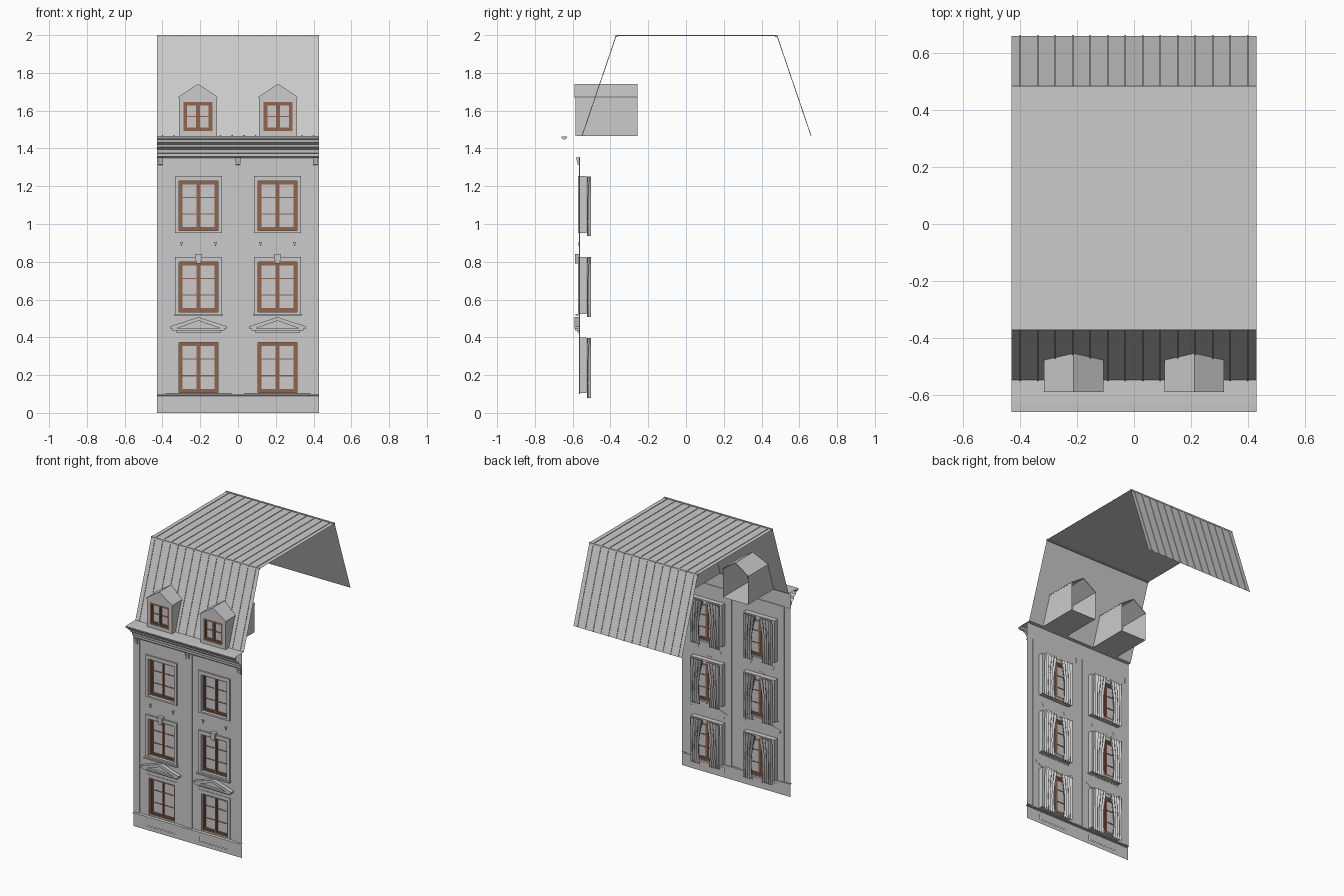
import bpy, bmesh, math
from mathutils import Vector

if "Cube" in bpy.data.objects:
    bpy.data.objects.remove(bpy.data.objects["Cube"])


def material(name, rgb):
    m = bpy.data.materials.new(name)
    m.diffuse_color = (*rgb, 1)
    m.use_nodes = True
    m.node_tree.nodes["Principled BSDF"].inputs["Base Color"].default_value = m.diffuse_color
    return m


GREY = material("plain grey", (0.6, 0.6, 0.6))
BROWN = material("window brown", (0.30, 0.13, 0.07))
HALF = 0.43                       # half width of the house
BAYS = (-0.209, 0.209)            # window axes


class Part:
    """Collects simple solids and sheets into one named object."""

    def __init__(self, name, mat=GREY):
        self.name, self.mat, self.bm = name, mat, bmesh.new()

    def face(self, pts):
        return self.bm.faces.new([self.bm.verts.new(p) for p in pts])

    def extrude(self, pts, vec):
        a = [self.bm.verts.new(p) for p in pts]
        b = [self.bm.verts.new(Vector(p) + Vector(vec)) for p in pts]
        fs = [self.bm.faces.new(a), self.bm.faces.new(b[::-1])]
        for i in range(len(a)):
            j = (i + 1) % len(a)
            fs.append(self.bm.faces.new((a[j], a[i], b[i], b[j])))
        bmesh.ops.recalc_face_normals(self.bm, faces=fs)

    def box(self, x0, x1, y0, y1, z0, z1):
        self.extrude([(x0, y0, z0), (x1, y0, z0), (x1, y0, z1), (x0, y0, z1)], (0, y1 - y0, 0))

    def prism_y(self, xz, y0, y1):
        self.extrude([(x, y0, z) for x, z in xz], (0, y1 - y0, 0))

    def prism_x(self, yz, x0, x1):
        self.extrude([(x0, y, z) for y, z in yz], (x1 - x0, 0, 0))

    def sheet_x(self, path, x0, x1):
        for (y, z), (v, w) in zip(path, path[1:]):
            self.face([(x0, y, z), (x1, y, z), (x1, v, w), (x0, v, w)])

    def frame(self, x0, x1, z0, z1, t, y0, y1):
        self.box(x0, x0 + t, y0, y1, z0, z1)
        self.box(x1 - t, x1, y0, y1, z0, z1)
        self.box(x0 + t, x1 - t, y0, y1, z0, z0 + t)
        self.box(x0 + t, x1 - t, y0, y1, z1 - t, z1)

    def wall(self, x0, x1, z0, z1, y, holes):
        """Flat front-facing sheet with rectangular openings."""
        xs = sorted({x0, x1, *[h[0] for h in holes], *[h[1] for h in holes]})
        zs = sorted({z0, z1, *[h[2] for h in holes], *[h[3] for h in holes]})
        for a, b in zip(xs, xs[1:]):
            for c, d in zip(zs, zs[1:]):
                mx, mz = (a + b) / 2, (c + d) / 2
                if not any(h[0] < mx < h[1] and h[2] < mz < h[3] for h in holes):
                    self.face([(a, y, c), (b, y, c), (b, y, d), (a, y, d)])

    def done(self):
        me = bpy.data.meshes.new(self.name)
        bmesh.ops.remove_doubles(self.bm, verts=self.bm.verts, dist=1e-5)
        self.bm.to_mesh(me)
        self.bm.free()
        me.materials.append(self.mat)
        ob = bpy.data.objects.new(self.name, me)
        bpy.context.collection.objects.link(ob)
        return ob


FLOORS = ((0.108, 0.373), (0.535, 0.80), (0.965, 1.228))
W = 0.103                         # half width of a window opening

# Facade: piers in front, two slightly sunk bays with window openings
facade = Part("facade_wall")
bays = [(c - 0.175, c + 0.175, 0.10, 1.355) for c in BAYS]
facade.wall(-HALF, HALF, 0.095, 1.465, -0.567, bays)
for c, b in zip(BAYS, bays):
    facade.wall(*b, -0.562, [(c - W, c + W, z0, z1) for z0, z1 in FLOORS])
    x0, x1, z0, z1 = b
    loop = [(x0, z0), (x1, z0), (x1, z1), (x0, z1)]
    for (x, z), (u, w) in zip(loop, loop[1:] + loop[:1]):
        facade.face([(x, -0.567, z), (u, -0.567, w), (u, -0.562, w), (x, -0.562, z)])
facade.done()

# Plinth with sunk panels and a moulding on top
plinth = Part("plinth")
panels = [(c - 0.11, c + 0.11, 0.03, 0.07) for c in BAYS]
plinth.wall(-HALF, HALF, 0, 0.09, -0.571, panels)
for x0, x1, z0, z1 in panels:
    plinth.wall(x0, x1, z0, z1, -0.567, [])
plinth.sheet_x([(-0.571, 0.09), (-0.578, 0.092), (-0.578, 0.099), (-0.562, 0.102)], -HALF, HALF)
plinth.done()

# Windows: surround, brown sashes, glass
surround = Part("window_surrounds")
sash = Part("window_sashes", BROWN)
glass = Part("window_glass")


def window(c, w, z0, z1, y, rows):
    bar = 0.006
    sash.frame(c - w, c + w, z0, z1, 0.010, y - 0.005, y + 0.012)
    for s in (-1, 1):
        a, b = sorted((c + s * 0.001, c + s * (w - 0.010)))
        sash.frame(a, b, z0 + 0.010, z1 - 0.010, 0.009, y, y + 0.010)
        for r in range(1, rows):
            z = z0 + (z1 - z0) * r / rows
            sash.box(a + 0.009, b - 0.009, y + 0.002, y + 0.008, z - bar / 2, z + bar / 2)
    sash.box(c - 0.005, c + 0.005, y - 0.005, y, z0 + 0.01, z1 - 0.01)
    glass.wall(c - w + 0.008, c + w - 0.008, z0 + 0.008, z1 - 0.008, y + 0.005, [])


for c in BAYS:
    for (z0, z1), y in zip(FLOORS, (-0.565, -0.573, -0.573)):
        low = z0 - (0.004 if y > -0.57 else 0.012)
        surround.box(c - 0.124, c - W, y, -0.527, low, z1 + 0.026)
        surround.box(c + W, c + 0.124, y, -0.527, low, z1 + 0.026)
        surround.box(c - W, c + W, y, -0.527, z1, z1 + 0.026)
        surround.box(c - W, c + W, y, -0.527, low, z0)
        window(c, W, z0, z1, -0.545, 3)
surround.done()

# Pediments, keystones, sills and small drops
trim = Part("window_ornaments")
for c in BAYS:
    trim.box(c - 0.12, c + 0.12, -0.575, -0.56, 0.425, 0.437)
    trim.box(c - 0.138, c + 0.138, -0.588, -0.56, 0.437, 0.448)
    trim.prism_y([(c - 0.12, 0.448), (c + 0.12, 0.448), (c, 0.492)], -0.572, -0.56)
    for s in (-1, 1):
        trim.prism_y([(c + s * 0.15, 0.446), (c + s * 0.118, 0.446), (c, 0.488),
                      (c, 0.507), (c + s * 0.15, 0.458)], -0.59, -0.56)
        trim.prism_y([(c + s * 0.098, 0.905), (c + s * 0.082, 0.905), (c + s * 0.09, 0.88)],
                     -0.57, -0.56)
    trim.prism_y([(c - 0.012, 0.79), (c + 0.012, 0.79), (c + 0.02, 0.842), (c - 0.02, 0.842)],
                 -0.588, -0.56)
    trim.box(c - 0.13, c + 0.13, -0.586, -0.56, 0.515, 0.524)
for x in (-0.41, 0, 0.41):
    trim.prism_x([(-0.565, 1.31), (-0.573, 1.315), (-0.582, 1.352), (-0.565, 1.352)],
                 x - 0.014, x + 0.014)
trim.done()

# Main cornice with gutter lip
cornice = Part("cornice")
cornice.sheet_x([(-0.567, 1.35), (-0.575, 1.357), (-0.576, 1.372), (-0.585, 1.376),
                 (-0.588, 1.395), (-0.608, 1.408), (-0.611, 1.422), (-0.632, 1.432),
                 (-0.636, 1.447), (-0.653, 1.452), (-0.658, 1.465), (-0.625, 1.467),
                 (-0.545, 1.467)], -HALF, HALF)
cornice.done()
gutter = Part("gutter")
gutter.prism_x([(-0.645 + 0.015 * math.cos(math.pi * i / 8), 1.462 - 0.014 * math.sin(math.pi * i / 8))
                for i in range(9)], -HALF, HALF)
gutter.done()

# Mansard roof: open-sided sheet with standing seams
PATH = [(-0.548, 1.467), (-0.368, 1.996), (0.480, 1.996), (0.660, 1.467)]
roof = Part("roof_sheet")
roof.sheet_x(PATH, -HALF, HALF)
roof.done()
seams = Part("roof_seams")
for (y, z), (v, w) in zip(PATH, PATH[1:]):
    n = Vector((z - w, v - y)).normalized() * 0.004
    for i in range(14):
        x = (i - 6.5) * 0.0615
        seams.prism_x([(y, z), (v, w), (v + n.x, w + n.y), (y + n.x, z + n.y)], x - 0.003, x + 0.003)
for y in (-0.366, 0.478):
    seams.box(-HALF, HALF, y - 0.006, y + 0.006, 1.99, 2.0)
seams.done()

# Dormers: gabled boxes open at the back
dormer = Part("dormers")
for c in BAYS:
    c += 0.003 * (-1 if c < 0 else 1)
    h, f, b, zb, ze, zt = 0.1, -0.586, -0.257, 1.467, 1.67, 1.738
    w, z0, z1 = 0.076, 1.492, 1.647
    dormer.wall(c - h, c + h, zb, ze, f, [(c - w, c + w, z0, z1)])
    dormer.face([(c - h, f, ze), (c + h, f, ze), (c, f, zt)])
    dormer.face([(c - h, f, zb), (c - h, b, zb), (c + h, b, zb), (c + h, f, zb)])
    for s in (-1, 1):
        x = c + s * h
        side = [(x, f, zb), (x, b, zb), (x, b, ze), (x, f, ze)]
        dormer.face(side if s > 0 else side[::-1])
        dormer.prism_y([(c + s * 0.104, ze - 0.004), (c + s * 0.104, ze + 0.003),
                        (c, zt + 0.004), (c, zt - 0.003)], f - 0.004, b)
        xr = c + s * w                                   # window reveal
        dormer.face([(xr, f, z0), (xr, f + 0.02, z0), (xr, f + 0.02, z1), (xr, f, z1)])
    for z in (z0, z1):
        dormer.face([(c - w, f, z), (c + w, f, z), (c + w, f + 0.02, z), (c - w, f + 0.02, z)])
    window(c, w, z0, z1, f + 0.008, 2)
dormer.done()
sash.done()
glass.done()

# Curtains: wavy sheets drawn apart behind each window
curtain = Part("curtains")
NX, NZ = 28, 8
for c in BAYS:
    for z0, z1 in FLOORS:
        for s in (-1, 1):
            grid = []
            for k in range(NZ + 1):
                t = k / NZ
                inner = 0.015 + 0.030 * math.sin(t * math.pi * 0.75)
                row = []
                for i in range(NX + 1):
                    u = i / NX
                    x = c + s * (inner + (0.115 - inner) * u)
                    y = -0.513 + 0.010 * math.sin(u * math.pi * 9 + 0.8 * math.sin(2 * t))
                    row.append((x, y, z1 + 0.024 - t * (z1 - z0 + 0.052)))
                grid.append(row)
            for k in range(NZ):
                for i in range(NX):
                    q = [grid[k][i], grid[k][i + 1], grid[k + 1][i + 1], grid[k + 1][i]]
                    curtain.face(q if s > 0 else q[::-1])
ob = curtain.done()
bpy.context.view_layer.objects.active = ob
ob.select_set(True)
bpy.ops.object.shade_smooth_by_angle(angle=math.radians(50))
